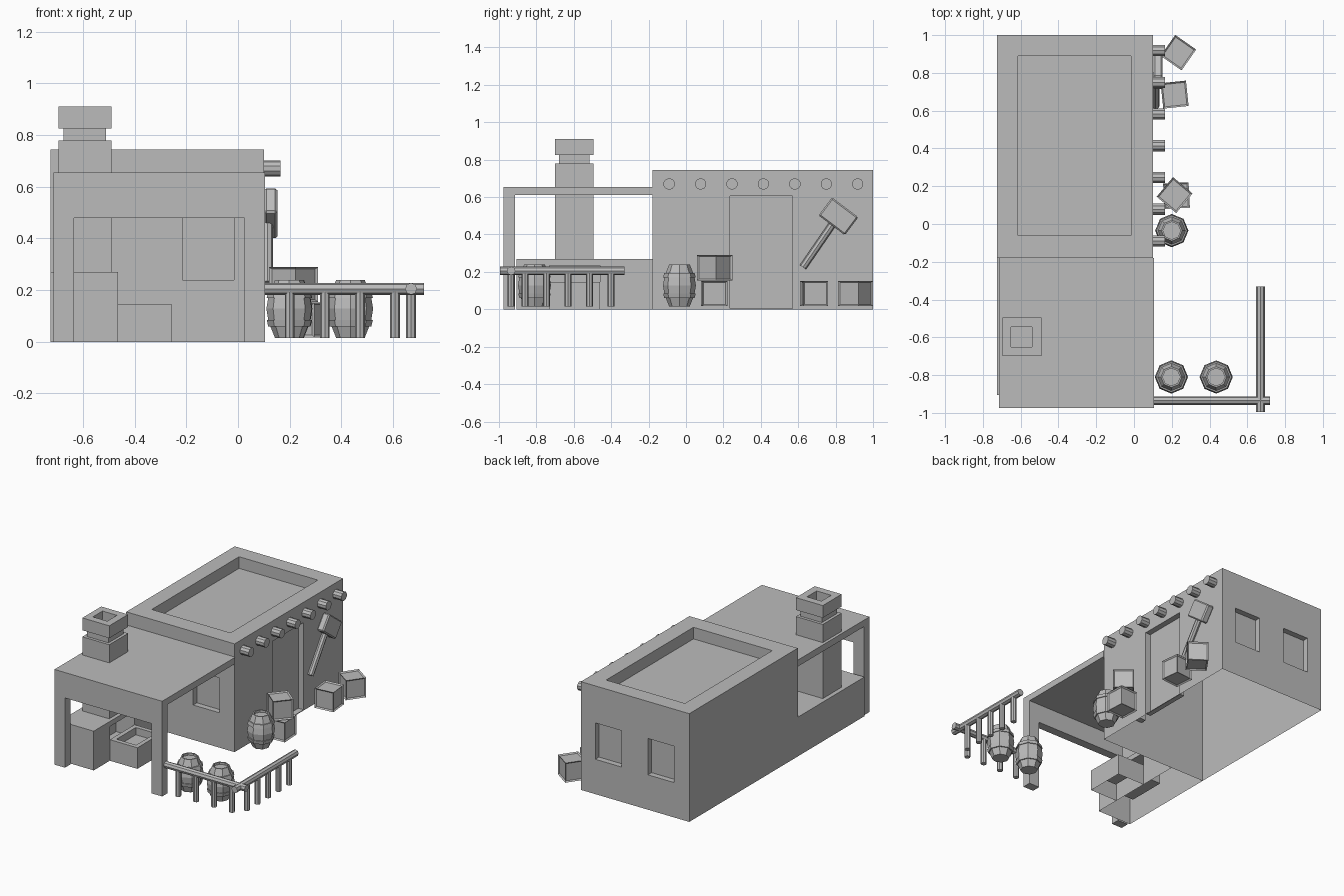
import bpy, bmesh, math
from mathutils import Vector, Matrix

if "Cube" in bpy.data.objects:
    bpy.data.objects.remove(bpy.data.objects["Cube"])

GREY = 0.5
clay = bpy.data.materials.new("plain_grey")
clay.use_nodes = True
clay.diffuse_color = (GREY, GREY, GREY, 1)
clay.node_tree.nodes["Principled BSDF"].inputs["Base Color"].default_value = (GREY, GREY, GREY, 1)


def finish(name, bm, matrix=None):
    mesh = bpy.data.meshes.new(name)
    bm.to_mesh(mesh)
    bm.free()
    mesh.materials.append(clay)
    obj = bpy.data.objects.new(name, mesh)
    if matrix:
        obj.matrix_world = matrix
    bpy.context.collection.objects.link(obj)
    return obj


def box_mesh(lo, hi, open_base=False):
    bm = bmesh.new()
    lo, hi = Vector(lo), Vector(hi)
    bmesh.ops.create_cube(bm, size=1, matrix=Matrix.Translation((lo + hi) / 2)
                          @ Matrix.Diagonal((*(hi - lo), 1)))
    if open_base:
        base = [f for f in bm.faces if f.normal.z < -0.9]
        bmesh.ops.delete(bm, geom=base, context='FACES')
    return bm


def recess(bm, normal, lo, hi, depth):
    """Sink a rectangle (bounds on the two in-plane axes) into the outermost wall facing normal."""
    normal = Vector(normal)
    axes = [i for i in range(3) if abs(normal[i]) < 0.5]
    bm.normal_update()
    level = max(v.co.dot(normal) for v in bm.verts)

    def wall():
        return [f for f in bm.faces if f.normal.dot(normal) > 0.9
                and abs(f.calc_center_median().dot(normal) - level) < 0.001]

    for n, axis in enumerate(axes):
        for cut in (lo[n], hi[n]):
            faces = wall()
            geom = faces + list({e for f in faces for e in f.edges}) \
                + list({v for f in faces for v in f.verts})
            point, direction = Vector(), Vector()
            point[axis], direction[axis] = cut, 1
            bmesh.ops.bisect_plane(bm, geom=geom, plane_co=point, plane_no=direction)
            bm.normal_update()
    inside = [f for f in wall() if all(lo[n] < f.calc_center_median()[a] < hi[n]
                                       for n, a in enumerate(axes))]
    moved = bmesh.ops.extrude_discrete_faces(bm, faces=inside)["faces"]
    bmesh.ops.translate(bm, vec=-normal * depth, verts=list({v for f in moved for v in f.verts}))
    bm.normal_update()


def box(name, lo, hi, open_base=False):
    return finish(name, box_mesh(lo, hi, open_base))


def rod(name, start, end, radius, sides=8):
    start, end = Vector(start), Vector(end)
    bm = bmesh.new()
    bmesh.ops.create_cone(bm, cap_ends=True, segments=sides, radius1=radius, radius2=radius,
                          depth=(end - start).length)
    turn = (end - start).to_track_quat('Z', 'Y').to_matrix().to_4x4()
    return finish(name, bm, Matrix.Translation((start + end) / 2) @ turn)


# House body: sunken roof, front window, two back windows, side door
house = box_mesh((-0.725, -0.18, 0), (0.1, 1, 0.745), open_base=True)
recess(house, (0, 0, 1), (-0.615, -0.06), (-0.015, 0.89), 0.08)
recess(house, (0, -1, 0), (-0.215, 0.24), (-0.015, 0.48), 0.04)
for left in (-0.61, -0.21):
    recess(house, (0, 1, 0), (left, 0.24), (left + 0.2, 0.49), 0.04)
recess(house, (1, 0, 0), (0.235, 0.005), (0.57, 0.605), 0.04)
finish("house_body", house)

# Roof beam ends
for i in range(7):
    y = -0.09 + i * 0.168
    rod(f"roof_beam_{i + 1}", (0.08, y, 0.67), (0.165, y, 0.67), 0.031, 10)

# Porch
box("porch_roof", (-0.715, -0.975, 0.61), (0.105, -0.18, 0.655))
box("porch_lintel", (-0.715, -0.975, 0.48), (0.105, -0.915, 0.61))
box("porch_post_right", (-0.715, -0.975, 0), (-0.635, -0.915, 0.48))
box("porch_post_left", (0.025, -0.975, 0), (0.105, -0.915, 0.48))

# Bench wall with a hearth opening and the ash tray in front of it
bench = box_mesh((-0.725, -0.905, 0), (-0.465, -0.18, 0.27), open_base=True)
recess(bench, (1, 0, 0), (-0.73, 0.06), (-0.46, 0.235), 0.14)
finish("hearth_bench", bench)
tray = box_mesh((-0.465, -0.73, 0), (-0.255, -0.46, 0.145), open_base=True)
recess(tray, (0, 0, 1), (-0.435, -0.7), (-0.285, -0.49), 0.05)
finish("ash_tray", tray)

# Chimney
box("chimney_shaft", (-0.695, -0.7, 0.27), (-0.49, -0.495, 0.78))
box("chimney_neck", (-0.675, -0.68, 0.78), (-0.51, -0.515, 0.825))
cap = box_mesh((-0.695, -0.7, 0.825), (-0.49, -0.495, 0.91))
recess(cap, (0, 0, 1), (-0.65, -0.65), (-0.54, -0.545), 0.075)
finish("chimney_cap", cap)

# Fence
rod("fence_rail_front", (0.1, -0.935, 0.205), (0.72, -0.935, 0.205), 0.023)
rod("fence_rail_side", (0.67, -0.995, 0.205), (0.67, -0.33, 0.205), 0.023)
posts = [(0.2 + i * 0.136, -0.935) for i in range(4)] + [(0.67, -0.86 + i * 0.115) for i in range(5)]
for i, (x, y) in enumerate(posts):
    rod(f"fence_post_{i + 1}", (x, y, 0.015), (x, y, 0.2), 0.019)

# Barrels: half profile spun around the axis, with raised hoops and a sunken lid
PROFILE = [(0, 0.015), (0.055, 0.015), (0.073, 0.06), (0.081, 0.06), (0.087, 0.085),
           (0.081, 0.085), (0.088, 0.128), (0.081, 0.17), (0.087, 0.17), (0.081, 0.195),
           (0.073, 0.195), (0.055, 0.24), (0.046, 0.24), (0.046, 0.225), (0, 0.225)]
for i, (x, y) in enumerate([(0.2, -0.035), (0.198, -0.81), (0.435, -0.81)]):
    bm = bmesh.new()
    verts = [bm.verts.new((r, 0, z)) for r, z in PROFILE]
    edges = [bm.edges.new(pair) for pair in zip(verts, verts[1:])]
    bmesh.ops.spin(bm, geom=verts + edges, cent=(0, 0, 0), axis=(0, 0, 1),
                   angle=math.tau, steps=8, use_merge=True)
    bmesh.ops.remove_doubles(bm, verts=bm.verts, dist=0.0005)
    bmesh.ops.recalc_face_normals(bm, faces=bm.faces)
    finish(f"barrel_{i + 1}", bm, Matrix.Translation((x, y, 0)))

# Crates with sunken panels
for i, (x, y, z, angle) in enumerate([(0.235, 0.907, 0.085, 55), (0.215, 0.685, 0.085, 6),
                                      (0.225, 0.15, 0.085, 3), (0.215, 0.153, 0.222, 50)]):
    bm = bmesh.new()
    bmesh.ops.create_cube(bm, size=0.135)
    bmesh.ops.inset_individual(bm, faces=bm.faces[:], thickness=0.012, depth=-0.008)
    finish(f"crate_{i + 1}", bm, Matrix.Translation((x, y, z))
           @ Matrix.Rotation(math.radians(angle), 4, 'Z'))

# Mallet hung on the side wall
rod("mallet_handle", (0.115, 0.625, 0.225), (0.115, 0.79, 0.465), 0.02, 8)
head = box_mesh((-0.025, -0.088, -0.06), (0.025, 0.088, 0.06))
bmesh.ops.bevel(head, geom=head.edges[:], offset=0.008, segments=1, affect='EDGES')
finish("mallet_head", head, Matrix.Translation((0.127, 0.815, 0.497))
       @ Matrix.Rotation(math.radians(-37), 4, 'X'))
